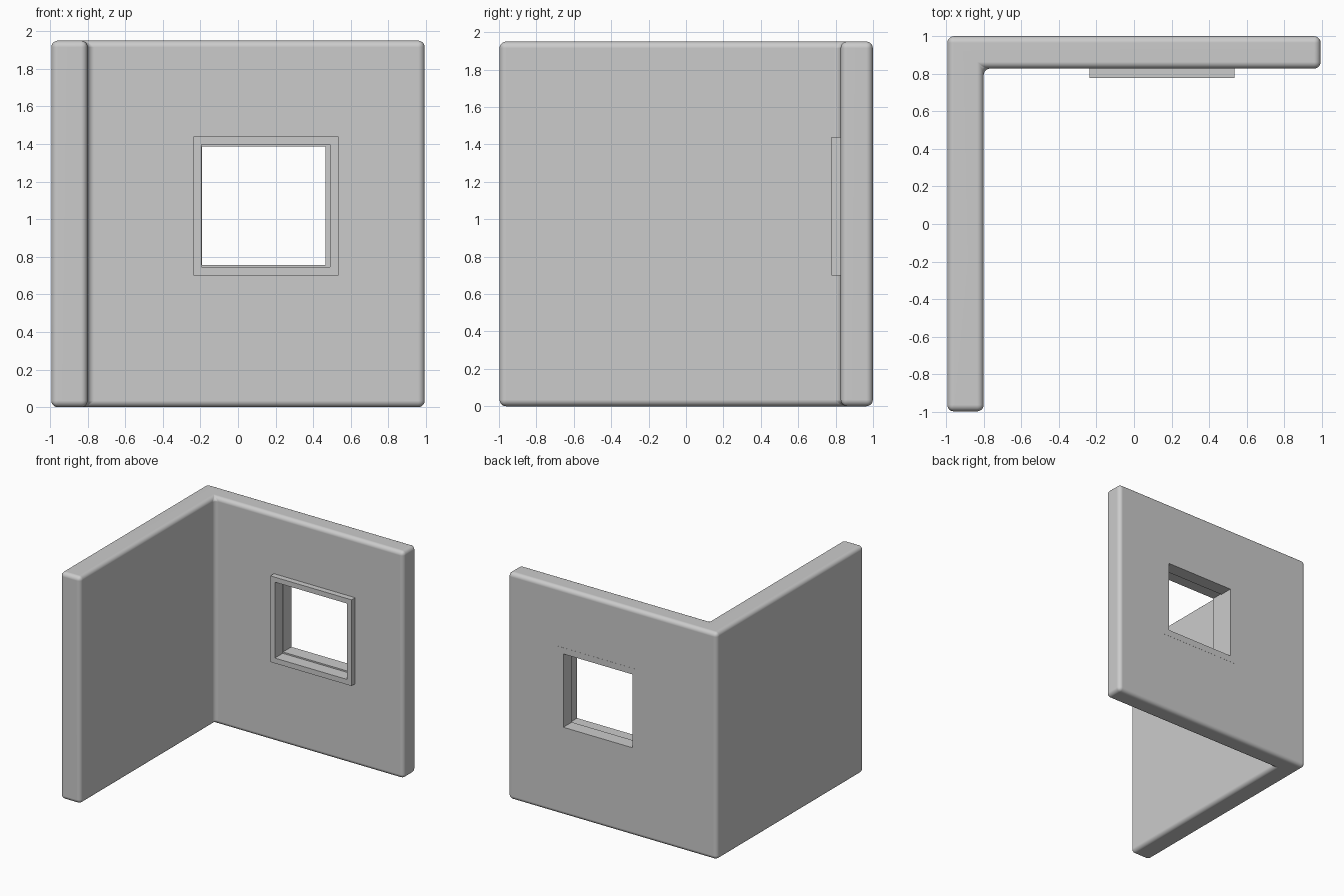
import bpy, bmesh

if "Cube" in bpy.data.objects:
    bpy.data.objects.remove(bpy.data.objects["Cube"])

X0, X1 = -0.993, 0.993
HEIGHT = 1.95


def make_object(name, bm):
    bmesh.ops.recalc_face_normals(bm, faces=bm.faces)
    mesh = bpy.data.meshes.new(name)
    bm.to_mesh(mesh)
    bm.free()
    ob = bpy.data.objects.new(name, mesh)
    bpy.context.collection.objects.link(ob)
    return ob


def box(name, lo, hi):
    bm = bmesh.new()
    bmesh.ops.create_cube(bm, size=1)
    for v in bm.verts:
        v.co = [(a + b) / 2 + c * (b - a) for a, b, c in zip(lo, hi, v.co)]
    return make_object(name, bm)


def cut(ob, cutter):
    cutter.hide_render = True
    cutter.hide_viewport = False
    cutter.display_type = 'WIRE'
    mod = ob.modifiers.new("opening", 'BOOLEAN')
    mod.operation = 'DIFFERENCE'
    mod.solver = 'EXACT'
    mod.object = cutter


def apply_modifiers(ob):
    bpy.ops.object.select_all(action='DESELECT')
    bpy.context.view_layer.objects.active = ob
    ob.select_set(True)
    for mod in list(ob.modifiers):
        bpy.ops.object.modifier_apply(modifier=mod.name)


# L-shaped corner wall, rounded on every edge
profile = [(X0, -0.997), (-0.8, -0.997), (-0.8, 0.827), (X1, 0.827), (X1, 0.999), (X0, 0.999)]
bm = bmesh.new()
base = bm.faces.new([bm.verts.new((x, y, 0)) for x, y in profile])
top = bmesh.ops.extrude_face_region(bm, geom=[base])
bmesh.ops.translate(bm, vec=(0, 0, HEIGHT),
                    verts=[g for g in top["geom"] if isinstance(g, bmesh.types.BMVert)])
wall = make_object("corner_wall", bm)
bevel = wall.modifiers.new("rounding", 'BEVEL')
bevel.width = 0.035
bevel.segments = 5
wall.data.update()

# Window frame standing proud of the inner wall face
frame = box("window_frame", (-0.238, 0.778, 0.70), (0.534, 1.0, 1.44))

# Stepped opening: wide at the front, narrower at the back
front_cut = box("front_opening_cutter", (-0.195, 0.5, 0.745), (0.49, 0.885, 1.397))
back_cut = box("back_opening_cutter", (-0.192, 0.6, 0.757), (0.466, 1.3, 1.387))
wall_cut = box("wall_opening_cutter", (-0.215, 0.55, 0.725), (0.51, 1.25, 1.415))
cut(wall, wall_cut)
for cutter in (front_cut, back_cut):
    cut(frame, cutter)

for ob in (wall, frame):
    apply_modifiers(ob)
    bpy.ops.object.shade_smooth_by_angle(angle=0.6)

# Keep the broad wall faces flat in shading
weighted = wall.modifiers.new("flat_faces", 'WEIGHTED_NORMAL')
weighted.keep_sharp = True

for cutter in (front_cut, back_cut, wall_cut):
    bpy.data.objects.remove(cutter, do_unlink=True)
